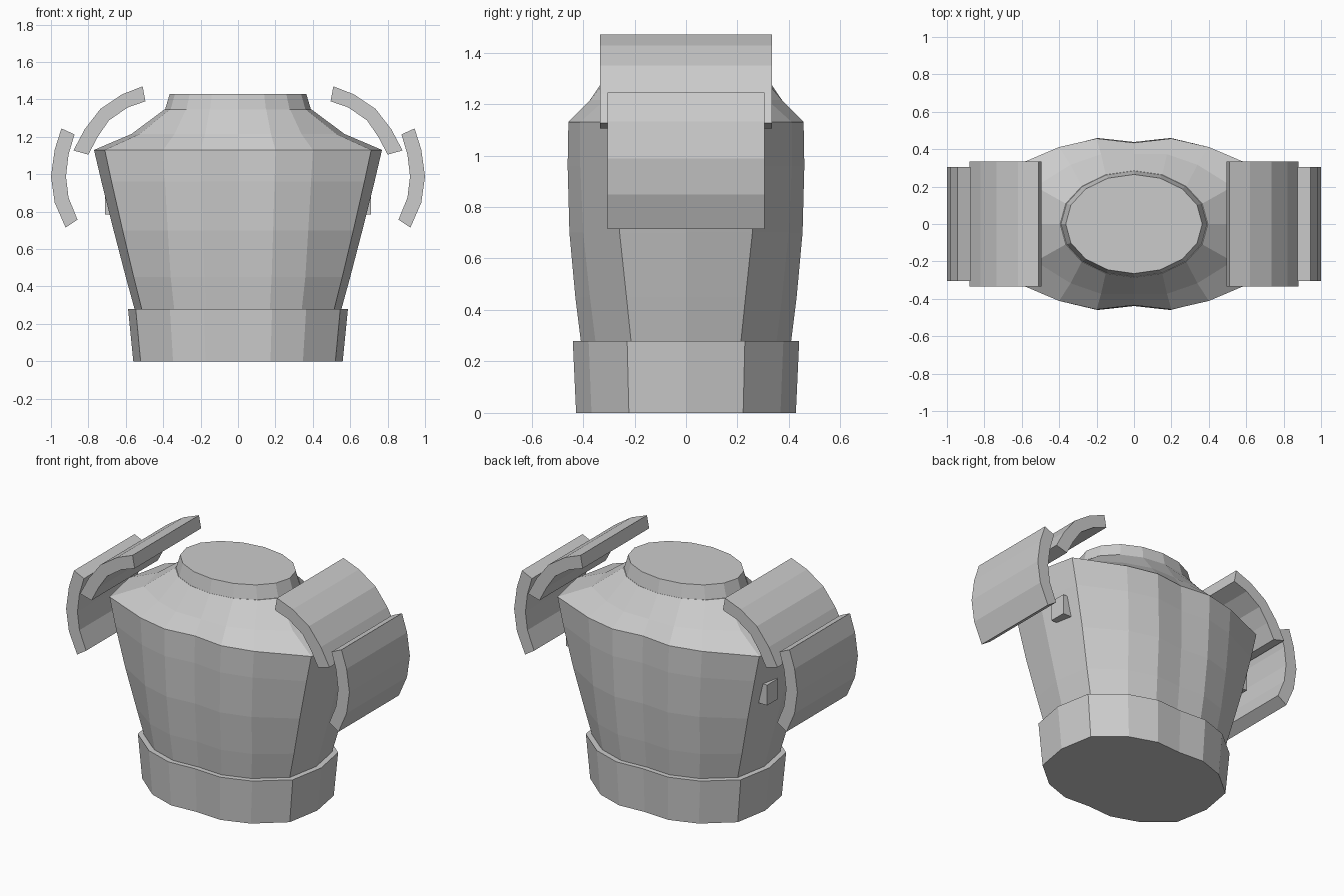
import bpy, math

if "Cube" in bpy.data.objects:
    bpy.data.objects.remove(bpy.data.objects["Cube"])

# Quarter cross-sections from front centre to side, in unit half-widths
WAIST = [(0, .975), (.31, 1), (.62, .86), (.93, .52), (1, 0)]
CHEST = [(0, .95), (.26, 1), (.52, .9), (.925, .61), (1, 0)]
OVAL = [(math.sin(i * math.pi / 8), math.cos(i * math.pi / 8)) for i in range(5)]


def ring(z, rx, ry, a, b, t):
    q = [(rx * (p[0] + (r[0] - p[0]) * t), ry * (p[1] + (r[1] - p[1]) * t))
         for p, r in zip(a, b)]
    half = q + [(x, -y) for x, y in q[-2::-1]]
    full = half + [(-x, y) for x, y in half[-2:0:-1]]
    return [(x, y, z) for x, y in full]


def make(name, verts, faces):
    me = bpy.data.meshes.new(name)
    me.from_pydata(verts, [], faces)
    me.update()
    ob = bpy.data.objects.new(name, me)
    bpy.context.collection.objects.link(ob)
    return ob


def loft(name, rings):
    n = len(rings[0])
    verts = [v for r in rings for v in r]
    faces = [list(range(n)), list(range(len(verts) - n, len(verts)))[::-1]]
    for k in range(len(rings) - 1):
        for i in range(n):
            j = (i + 1) % n
            faces.append((k * n + i, (k + 1) * n + i, (k + 1) * n + j, k * n + j))
    return make(name, verts, faces)


def plate(name, outer, inner, half_depth, side):
    # curved strip in the xz plane, extruded along y
    n = len(outer)
    prof = outer + inner
    verts = [(side * x, y, z) for y in (-half_depth, half_depth) for x, z in prof]
    m = 2 * n
    faces = [(i, (i + 1) % m, (i + 1) % m + m, i + m) for i in range(m)]
    for i in range(n - 1):
        a = (i, m - 1 - i, m - 2 - i, i + 1)
        faces += [a, tuple(v + m for v in a[::-1])]
    if side < 0:
        faces = [f[::-1] for f in faces]
    return make(name, verts, faces)


# Torso shell
loft("torso", [
    ring(.25, .545, .405, WAIST, CHEST, 0),
    ring(.45, .60, .43, WAIST, CHEST, .2),
    ring(.70, .665, .453, WAIST, CHEST, .55),
    ring(.96, .73, .46, WAIST, CHEST, .85),
    ring(1.13, .77, .457, WAIST, CHEST, 1),
    ring(1.215, .57, .385, CHEST, OVAL, .4),
    ring(1.345, .395, .285, CHEST, OVAL, 1)])

# Waist band
loft("waist_band", [ring(0, .56, .427, WAIST, CHEST, 0),
                    ring(.28, .588, .44, WAIST, CHEST, 0)])

# Neck collar
loft("neck_collar", [ring(1.30, .40, .292, OVAL, OVAL, 0),
                     ring(1.34, .392, .285, OVAL, OVAL, 0),
                     ring(1.43, .365, .265, OVAL, OVAL, 0)])

# Shoulder plates and side pegs, mirrored
UP_OUT = [(.51, 1.47), (.62, 1.427), (.735, 1.35), (.82, 1.24), (.88, 1.127)]
UP_IN = [(.80, 1.105), (.75, 1.20), (.69, 1.288), (.59, 1.357), (.495, 1.39)]
LOW_OUT = [(.944, 1.245), (.98, 1.132), (1, .988), (.98, .848), (.922, .715)]
LOW_IN = [(.858, .757), (.906, .875), (.92, .988), (.906, 1.105), (.874, 1.213)]
for side, tag in ((-1, "left"), (1, "right")):
    plate(f"upper_shoulder_plate_{tag}", UP_OUT, UP_IN, .335, side)
    plate(f"lower_shoulder_plate_{tag}", LOW_OUT, LOW_IN, .305, side)
    bpy.ops.mesh.primitive_cube_add(size=1, location=(side * .655, .14, .85))
    peg = bpy.context.object
    peg.name = f"side_peg_{tag}"
    peg.scale = (.11, .11, .13)
